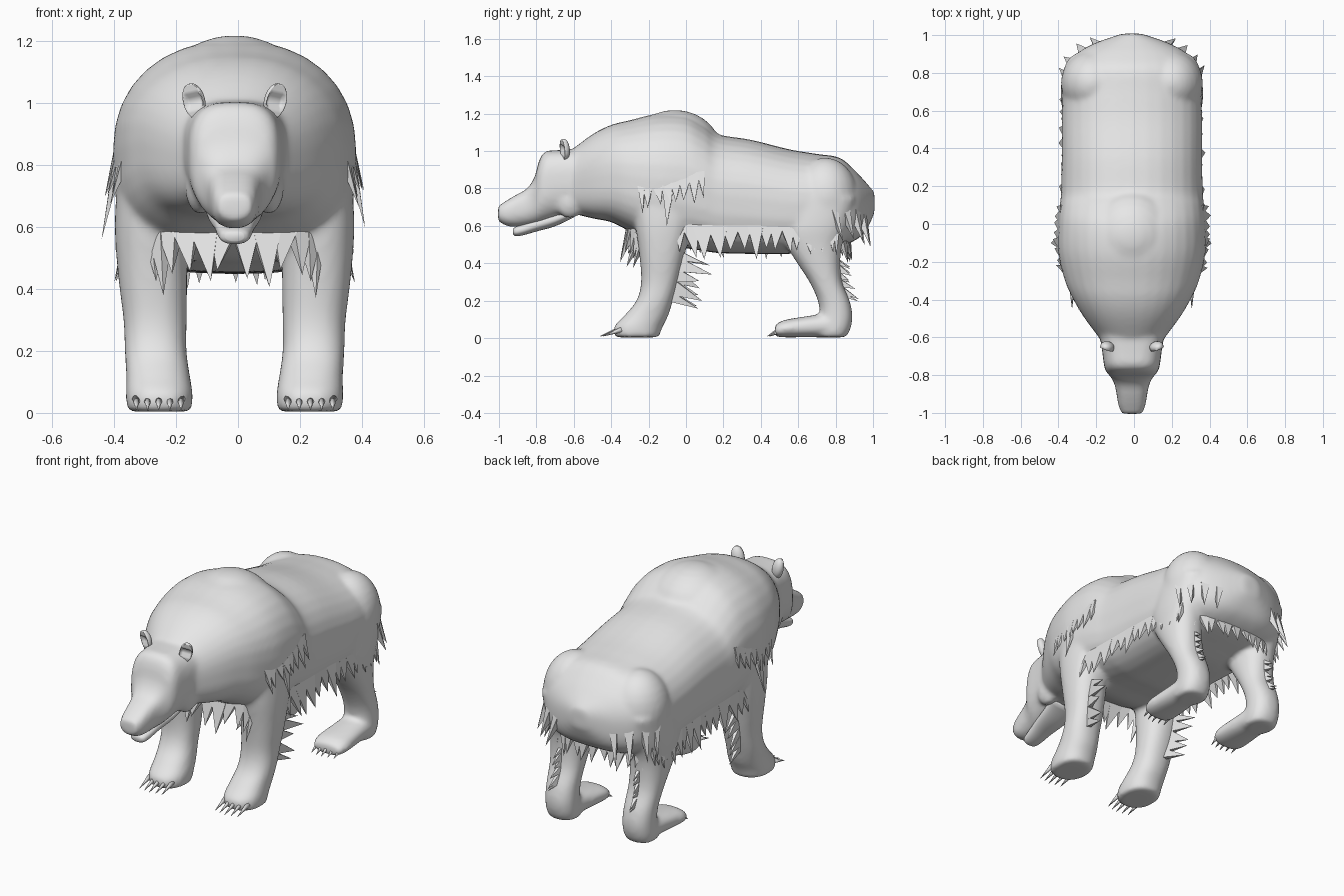
import bpy, bmesh, math, random
from mathutils import Vector, Matrix

random.seed(4)
if "Cube" in bpy.data.objects:
    bpy.data.objects.remove(bpy.data.objects["Cube"])

MID = -.011  # plane of symmetry, since the fur is fuller on the left

fur = bpy.data.materials.new("grey fur")
fur.use_nodes = True
fur.diffuse_color = (0.8, 0.8, 0.8, 1)
fur.node_tree.nodes["Principled BSDF"].inputs["Base Color"].default_value = (0.8, 0.8, 0.8, 1)


def finish(name, bm, smooth=True, x=0, y=0, z=0):
    """Turn a bmesh into a named object."""
    bmesh.ops.recalc_face_normals(bm, faces=bm.faces)
    mesh = bpy.data.meshes.new(name)
    bm.to_mesh(mesh)
    bm.free()
    mesh.materials.append(fur)
    for p in mesh.polygons:
        p.use_smooth = smooth
    ob = bpy.data.objects.new(name, mesh)
    ob.location = (MID + x, y, z)
    bpy.context.collection.objects.link(ob)
    return ob


def spline(rows, steps=4):
    """Smoothly interpolate a list of tuples."""
    out = []
    for i in range(len(rows) - 1):
        a, b, c, d = (rows[max(0, min(len(rows) - 1, i + k))] for k in (-1, 0, 1, 2))
        for s in range(steps):
            t = s / steps
            out.append([0.5 * (2 * q + (r - p) * t + (2 * p - 5 * q + 4 * r - s4) * t * t
                        + (3 * q - p - 3 * r + s4) * t ** 3) for p, q, r, s4 in zip(a, b, c, d)])
    return out + [list(rows[-1])]


def loft(bm, axis, rows, low=2.0, high=2.0, n=32):
    """Rows: position along axis, centre x, half width, low and high limit."""
    rings = []
    for t, cx, hx, lo, hi in spline(rows):
        ring = []
        for k in range(n):
            a = 2 * math.pi * k / n
            c, s = math.cos(a), math.sin(a)
            e = 2 / (high if s > 0 else low)
            x = cx + hx * math.copysign(abs(c) ** e, c)
            o = (lo + hi) / 2 + (hi - lo) / 2 * math.copysign(abs(s) ** e, s)
            ring.append(bm.verts.new((x, t, o) if axis == "y" else (x, o, t)))
        rings.append(ring)
    for r, q in zip(rings, rings[1:]):
        for k in range(n):
            bm.faces.new((r[k], r[(k + 1) % n], q[(k + 1) % n], q[k]))
    bm.faces.new(rings[0])
    bm.faces.new(rings[-1])


def ball(bm, centre, radii):
    m = Matrix.Translation(centre) @ Matrix.Diagonal((*radii, 1))
    bmesh.ops.create_uvsphere(bm, u_segments=24, v_segments=14, radius=1, matrix=m)


# Torso, head and legs fused into one skin
bm = bmesh.new()
torso = [(-.62, .16, .67, 1.0), (-.5, .25, .64, 1.09), (-.4, .31, .62, 1.14), (-.3, .355, .57, 1.165),
         (-.15, .39, .5, 1.2), (0, .39, .48, 1.195), (.1, .382, .465, 1.14), (.17, .375, .455, 1.09),
         (.35, .372, .45, 1.06), (.55, .372, .45, 1.01), (.7, .365, .47, .985), (.82, .345, .49, .965),
         (.9, .295, .52, .9), (.96, .19, .57, .835), (1.008, .05, .67, .78)]
loft(bm, "y", [(y, 0, w, lo, hi) for y, w, lo, hi in torso], low=3.1, high=2.2)
head = [(-.5, .2, .65, 1.02), (-.6, .17, .66, 1.01), (-.68, .157, .64, 1.005), (-.75, .148, .62, .998),
        (-.785, .135, .61, .95), (-.81, .112, .605, .86), (-.85, .092, .6, .8), (-.91, .08, .595, .765),
        (-.96, .072, .6, .735), (-1.005, .054, .625, .705)]
loft(bm, "y", [(y, 0, w, lo, hi) for y, w, lo, hi in head], low=2.3, high=3)
ball(bm, (0, -.06, 1.0), (.25, .25, .22))
front = [(.75, .29, .09, -.28, .06), (.6, .272, .115, -.27, .03), (.45, .265, .112, -.25, -.005),
         (.3, .257, .102, -.24, -.04), (.2, .255, .1, -.265, -.07), (.12, .247, .103, -.33, -.095),
         (.06, .243, .108, -.385, -.125), (.004, .243, .104, -.38, -.145)]
hind = [(.75, .27, .1, .55, .91), (.6, .265, .112, .51, .87), (.5, .262, .107, .535, .835),
        (.4, .258, .102, .595, .825), (.3, .255, .095, .66, .835), (.2, .252, .09, .705, .875),
        (.12, .25, .09, .715, .89), (.05, .25, .09, .7, .88), (.004, .25, .082, .7, .855)]
foot = [(.8, .25, .088, .004, .14), (.7, .25, .092, .004, .125), (.6, .25, .1, .004, .11),
        (.52, .25, .102, .004, .095), (.475, .25, .085, .008, .07)]
for s in (-1, 1):
    for axis, rows in (("z", front), ("z", hind), ("y", foot)):
        loft(bm, axis, [(t, s * cx, w, lo, hi) for t, cx, w, lo, hi in rows], 2.3, 2.3)
    ball(bm, (s * .207, .745, .75), (.17, .175, .215))
    ball(bm, (s * .11, -.62, .73), (.05, .08, .09))
    ball(bm, (s * .09, -.765, .875), (.045, .035, .03))
body = finish("body", bm)
remesh = body.modifiers.new("fuse", "REMESH")
remesh.mode = "VOXEL"
remesh.voxel_size = .013
remesh.use_smooth_shade = True
relax = body.modifiers.new("relax", "SMOOTH")
relax.factor = .5
relax.iterations = 10

# Lower jaw and nose
bm = bmesh.new()
loft(bm, "y", [(y, 0, w, lo, hi) for y, w, lo, hi in
               [(-.6, .1, .645, .7), (-.7, .085, .598, .67), (-.8, .066, .57, .64),
                (-.87, .055, .55, .61), (-.91, .046, .545, .595), (-.925, .03, .555, .585)]], 2.2, 2.6)
finish("lower_jaw", bm)
bm = bmesh.new()
ball(bm, (0, -.96, .672), (.058, .038, .035))
finish("nose", bm)

# Ears and eyes
for s, side in ((-1, "right"), (1, "left")):
    bm = bmesh.new()
    ball(bm, (0, 0, 0), (.036, .028, .058))
    for v in bm.verts:  # hollow the front of the ear
        if v.co.y < 0:
            v.co.y = -.012 * (1 if v.co.length > .034 else -.4)
    ear = finish(side + "_ear", bm, True, s * .13, -.65, 1.008)
    ear.rotation_euler = (.15, s * .2, s * .4)
    bm = bmesh.new()
    ball(bm, (s * .112, -.782, .825), (.014, .014, .013))
    finish(side + "_eye", bm)


def spike(bm, a, b, out, tip):
    """Four-sided tuft with its base between a and b."""
    base = [bm.verts.new(p) for p in (a - out, b - out, b + out, a + out)]
    top = bm.verts.new(tip)
    bm.faces.new(base)
    for k in range(4):
        bm.faces.new((base[k], base[(k + 1) % 4], top))


def fringe(name, path, count, drop, thick=.016, lap=.25):
    """Row of uneven tufts along a path, pointing along drop; lap widens each base."""
    pts = [Vector(p) for p in spline(path, 8)]
    drop = Vector(drop)

    def at(t):
        f = max(0, min(1, t)) * (len(pts) - 1)
        i = min(int(f), len(pts) - 2)
        return pts[i].lerp(pts[i + 1], f - i)

    bm = bmesh.new()
    for k in range(count):
        a, b = at((k - lap) / count), at((k + 1 + lap) / count)
        out = (b - a).cross(drop).normalized() * thick
        lean = (b - a) * random.uniform(-.25, .25)
        spike(bm, a, b, out, (a + b) / 2 + lean + drop * random.uniform(.8, 1.2))
    finish(name, bm, smooth=False)


# Fur fringes rooted in the skin, repeated on both sides
fringes = {
    "flank_fringe": ([(.335, -.06, .6), (.335, .3, .605), (.335, .6, .6), (.32, .82, .59)],
                     16, (.045, .01, -.155), .02, .25),
    "shoulder_fringe": ([(.345, -.26, .83), (.37, -.08, .86), (.362, .1, .89)], 8, (.045, .01, -.14), .016, .25),
    "shoulder_lock": ([(.372, -.13, .83), (.372, -.06, .84)], 1, (.055, .01, -.26), .016, 0),
    "front_leg_fringe": ([(.29, -.04, .47), (.29, -.07, .34), (.27, -.1, .2)], 5, (.04, .17, -.06), .016, .2),
    "hind_leg_fringe": ([(.25, .79, .44), (.25, .81, .32), (.25, .845, .22)], 6, (.01, .08, -.04), .016, .2),
    "rump_fringe": ([(.345, .76, .69), (.28, .87, .7), (.14, .94, .69)], 4, (.05, .05, -.17), .03, -.17),
}
for s, side in ((-1, "right_"), (1, "left_")):
    for name, (path, count, d, thick, lap) in fringes.items():
        fringe(side + name, [(s * x, y, z) for x, y, z in path], count, (s * d[0], d[1], d[2]), thick, lap)

# Fringes crossing the chest and the rear
fringe("chest_fringe", [(-.27, -.21, .55), (-.19, -.27, .59), (0, -.29, .605), (.19, -.27, .59), (.27, -.21, .55)],
       12, (0, -.06, -.165), .028)
fringe("rear_fringe", [(-.31, .78, .57), (-.18, .84, .57), (0, .86, .57), (.18, .84, .57), (.31, .78, .57)],
       13, (0, .03, -.15), .02)

# Claws
for s, side in ((-1, "right"), (1, "left")):
    for part, toe, tip in (("front", -.36, -.46), ("hind", .5, .435)):
        bm = bmesh.new()
        for k in range(-2, 3):
            x, bow = s * .245 + k * .036, abs(k) * .008
            root = Vector((x, toe + bow, .045))
            end = Vector((x, tip + bow, .01))
            turn = (end - root).to_track_quat("Z", "Y").to_matrix().to_4x4()
            bmesh.ops.create_cone(bm, cap_ends=True, segments=8, radius1=.014, radius2=.001,
                                  depth=(end - root).length,
                                  matrix=Matrix.Translation((root + end) / 2) @ turn)
        finish(side + "_" + part + "_claws", bm)
